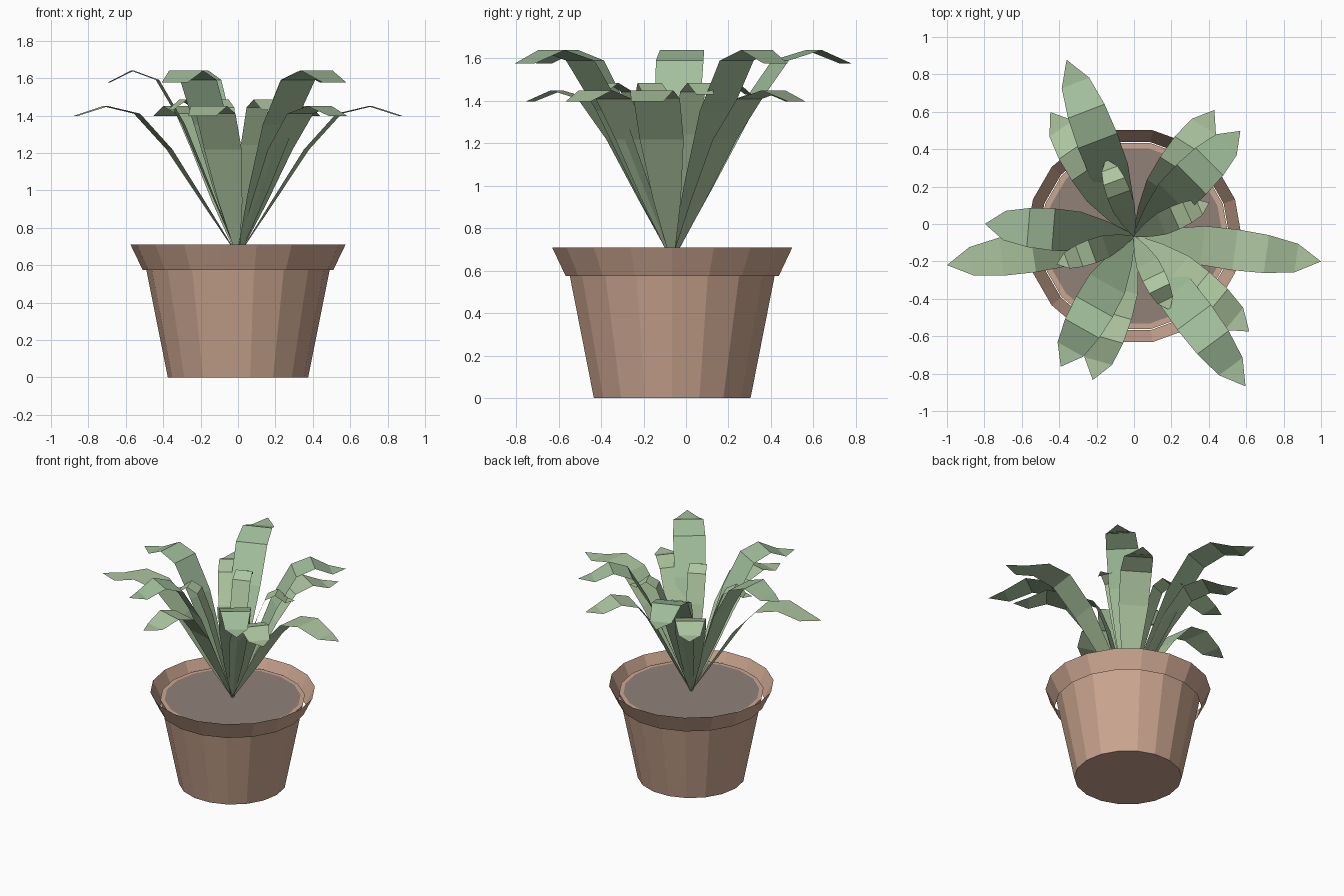
import bpy, bmesh
from math import radians, sin, cos, pi

if "Cube" in bpy.data.objects:
    bpy.data.objects.remove(bpy.data.objects["Cube"])

CENTRE_Y = -0.065
SIDES = 18


def material(name, rgb):
    m = bpy.data.materials.new(name)
    m.diffuse_color = (*rgb, 1)
    m.use_nodes = True
    m.node_tree.nodes["Principled BSDF"].inputs["Base Color"].default_value = m.diffuse_color
    return m


def finish(name, bm, mat):
    mesh = bpy.data.meshes.new(name)
    bm.to_mesh(mesh)
    bm.free()
    mesh.materials.append(mat)
    ob = bpy.data.objects.new(name, mesh)
    ob.location.y = CENTRE_Y
    bpy.context.collection.objects.link(ob)
    return ob


def lathe(name, profile, mat, cap_first=False):
    """Revolve (radius, z) points into a faceted shell."""
    bm = bmesh.new()
    rings = [[bm.verts.new((r * cos(2 * pi * i / SIDES), r * sin(2 * pi * i / SIDES), z))
              for i in range(SIDES)] for r, z in profile]
    for a, b in zip(rings, rings[1:]):
        for i in range(SIDES):
            j = (i + 1) % SIDES
            bm.faces.new((a[i], a[j], b[j], b[i]))
    if cap_first:
        bm.faces.new(rings[0][::-1])
    return finish(name, bm, mat)


# Leaf stations: (distance along reach, fraction of height, fraction of width)
LEAF = [(0.0, 0.0, 0.08), (0.183, 0.355, 0.60), (0.366, 0.71, 0.95), (0.54, 0.95, 1.0),
        (0.708, 1.0, 0.93), (0.868, 0.935, 0.70)]


def leaf(name, angle, reach, height, width, mat):
    a = radians(angle)
    bm = bmesh.new()
    pairs = []
    for t, h, w in LEAF:
        r, half, z = t * reach, w * width / 2, 0.65 + h * height
        pairs.append([bm.verts.new((r * cos(a) - s * half * sin(a),
                                    r * sin(a) + s * half * cos(a), z)) for s in (-1, 1)])
    for (a0, a1), (b0, b1) in zip(pairs, pairs[1:]):
        bm.faces.new((a0, b0, b1, a1))
    # flat pointed tip
    tip = bm.verts.new((reach * cos(a), reach * sin(a), 0.65 + 0.935 * height))
    bm.faces.new((pairs[-1][0], tip, pairs[-1][1]))
    return finish(name, bm, mat)


terracotta = material("terracotta", (0.60, 0.38, 0.28))
earth = material("soil", (0.28, 0.22, 0.19))
dark_green = material("dark_leaf", (0.36, 0.52, 0.33))
light_green = material("light_leaf", (0.42, 0.56, 0.35))

# Pot body with inner lip, separate flared rim, soil disc
lathe("pot_body", [(0.375, 0), (0.505, 0.65), (0.475, 0.65)], terracotta, True)
lathe("pot_rim", [(0.51, 0.575), (0.575, 0.71)], terracotta)
bm = bmesh.new()
bm.faces.new([bm.verts.new((0.475 * cos(2 * pi * i / SIDES), 0.475 * sin(2 * pi * i / SIDES), 0.65))
              for i in range(SIDES)])
finish("soil", bm, earth)

# Tall leaves
for i, (ang, reach) in enumerate([(44.7, 0.8), (110.9, 1.01), (175.3, 0.8), (240.7, 0.8), (306.6, 1.0)]):
    leaf(f"tall_leaf_{i + 1}", ang, reach, 0.99, 0.225, dark_green)

# Medium leaves
for i, (ang, reach) in enumerate([(57.5, 0.8), (124, 0.8), (188.8, 1.012), (254, 0.8),
                                  (320.4, 0.8), (352.3, 1.009)]):
    leaf(f"medium_leaf_{i + 1}", ang, reach, 0.80, 0.22, light_green)

# Small inner leaves
for i, ang in enumerate((24, 110, 200, 296)):
    leaf(f"inner_leaf_{i + 1}", ang, 0.44, 0.835, 0.13, light_green)
